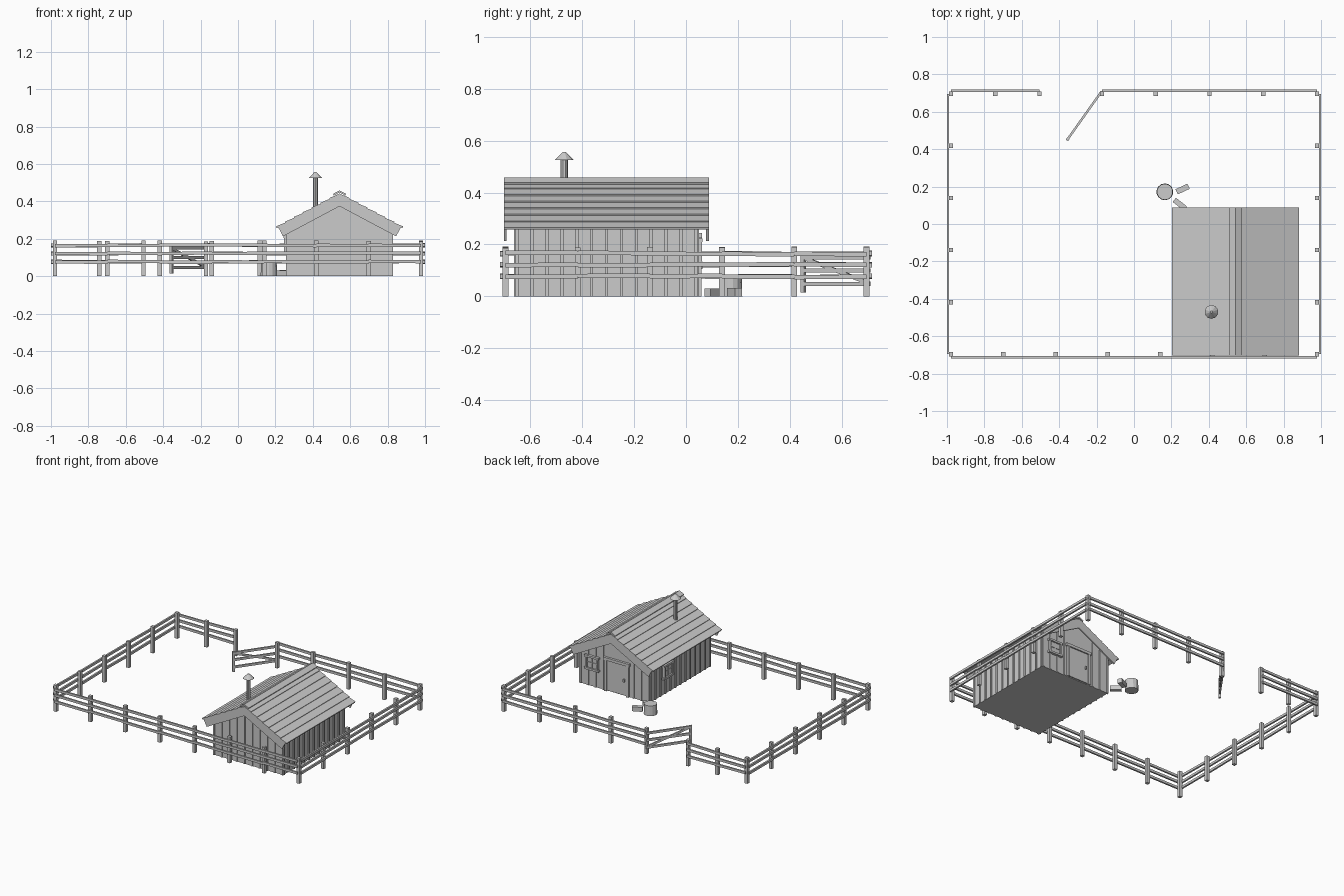
import bpy, bmesh, math, random
from mathutils import Matrix, Vector, Euler

if "Cube" in bpy.data.objects:
    bpy.data.objects.remove(bpy.data.objects["Cube"])

random.seed(4)


def add(name, bm):
    me = bpy.data.meshes.new(name)
    bmesh.ops.recalc_face_normals(bm, faces=bm.faces)
    bm.to_mesh(me)
    bm.free()
    ob = bpy.data.objects.new(name, me)
    bpy.context.collection.objects.link(ob)
    return ob


def box(name, loc, size, rot=(0, 0, 0)):
    bm = bmesh.new()
    bmesh.ops.create_cube(bm, size=1, matrix=Matrix.LocRotScale(Vector(loc), Euler(rot), Vector(size)))
    return add(name, bm)


def beam(name, p, q, thick, height):
    """Board from p to q, upright on its edge."""
    p, q = Vector(p), Vector(q)
    d = (q - p).normalized()
    side = Vector((0, 0, 1)).cross(d).normalized()
    rot = Matrix((d, side, d.cross(side))).transposed()
    bm = bmesh.new()
    bmesh.ops.create_cube(bm, size=1, matrix=Matrix.LocRotScale(
        (p + q) / 2, rot.to_quaternion(), Vector(((q - p).length, thick, height))))
    return add(name, bm)


def cone(name, loc, r1, r2, z0, z1, sides):
    bm = bmesh.new()
    bmesh.ops.create_cone(bm, cap_ends=True, segments=sides, radius1=r1, radius2=r2, depth=z1 - z0,
                          matrix=Matrix.Translation((loc[0], loc[1], (z0 + z1) / 2)))
    return add(name, bm)


def prism(name, profile, y0, y1):
    """Extrude an (x, z) outline along y."""
    bm = bmesh.new()
    f = bm.faces.new([bm.verts.new((x, y0, z)) for x, z in profile])
    ext = bmesh.ops.extrude_face_region(bm, geom=[f])
    bmesh.ops.translate(bm, vec=(0, y1 - y0, 0), verts=[v for v in ext["geom"] if isinstance(v, bmesh.types.BMVert)])
    return add(name, bm)


# Fence: rows of posts with three rails on the outside
RAILS = (0.077, 0.122, 0.165)


def fence(name, points, out):
    out = Vector((*out, 0))
    for a, b in zip(points, points[1:]):
        for z in RAILS:
            j, k = random.uniform(-.003, .003), random.uniform(-.003, .003)
            beam(name + "_rail", Vector((*a, z + j)) + out, Vector((*b, z + k)) + out, 0.012, 0.017)


def post(x, y):
    h = random.uniform(0.184, 0.192)
    box("fence_post", (x, y, h / 2), (0.023, 0.023, h))


X, Y = 0.978, 0.696
front = [(-X + i * 2 * X / 7, -Y) for i in range(8)]
left = [(-X, -Y + i * 2 * Y / 5) for i in range(6)]
right = [(-x, y) for x, y in left]
back_l = [(-X, Y), (-0.742, Y), (-0.505, Y)]
back_r = [(-0.171 + i * (X + 0.171) / 4, Y) for i in range(5)]
fence("front_fence", front, (0, -0.016))
fence("left_fence", left, (-0.016, 0))
fence("right_fence", right, (0.016, 0))
fence("back_fence", back_l, (0, 0.016))
fence("back_fence", back_r, (0, 0.016))
for p in front + left[1:] + right[1:] + back_l[1:] + back_r[:-1]:
    post(*p)

# Open gate
hinge, end = (-0.174, 0.708), (-0.355, 0.453)
for z in (0.047, 0.1, 0.15):
    beam("gate_rail", (*hinge, z), (*end, z), 0.012, 0.016)
beam("gate_brace", (*hinge, 0.05), (*end, 0.148), 0.010, 0.014)
box("gate_end_post", (*end, 0.087), (0.015, 0.015, 0.145), (0, 0, 0.95))

# Cabin body
CX, HW, Y0, Y1 = 0.543, 0.28, -0.657, 0.044
A = math.radians(28)
TAN = math.tan(A)


def wall_top(x):
    return 0.425 - abs(x - CX) * TAN


prism("cabin_walls", [(CX - HW, 0), (CX + HW, 0), (CX + HW, wall_top(CX + HW)),
                      (CX, wall_top(CX)), (CX - HW, wall_top(CX - HW))], Y0, Y1)

# Wall battens
for i in range(10):
    x = CX - HW + 0.006 + i * (2 * HW - 0.012) / 9
    h = wall_top(x) - 0.005
    box("front_batten", (x, Y0, h / 2), (0.012, 0.012, h))
    if not 0.41 < x < 0.63:
        box("back_batten", (x, Y1, h / 2), (0.012, 0.012, h))
for i in range(13):
    y = Y0 + 0.006 + i * (Y1 - Y0 - 0.012) / 12
    for s in (-1, 1):
        h = wall_top(CX + HW) - 0.005
        box("side_batten", (CX + s * HW, y, h / 2), (0.012, 0.012, h))

# Roof: lapped planks, ridge caps and barge boards
RY0, RY1, STEP = -0.703, 0.088, 0.054
for s in (-1, 1):
    for i in range(7):
        t = (i + 0.5) * STEP
        box("roof_plank", (CX + s * t * math.cos(A), (RY0 + RY1) / 2, 0.438 - t * math.sin(A)),
            (0.062, RY1 - RY0, 0.010), (0, s * (A - 0.1), 0))
    box("ridge_cap", (CX + s * 0.015, (RY0 + RY1) / 2, 0.445), (0.04, RY1 - RY0, 0.010), (0, s * A, 0))
    for y in (RY0, RY1 - 0.01):
        xe, ze = 0.328, 0.436 - 0.328 * TAN
        prism("barge_board", [(CX, 0.436), (CX + s * xe, ze),
                              (CX + s * (xe - 0.055 * math.sin(A)), ze - 0.055 * math.cos(A)),
                              (CX, 0.436 - 0.055 / math.cos(A))], y, y + 0.01)

# Door with frame and handle
DX = 0.52
box("door", (DX, Y1 + 0.002, 0.115), (0.16, 0.012, 0.22))
for s in (-1, 1):
    box("door_jamb", (DX + s * 0.089, Y1 + 0.004, 0.118), (0.018, 0.022, 0.236))
box("door_lintel", (DX, Y1 + 0.005, 0.235), (0.21, 0.024, 0.02))
box("door_handle", (DX - 0.06, Y1 + 0.013, 0.115), (0.01, 0.012, 0.02))


# Windows with frame and glazing bars
def window(loc, angle):
    base = Matrix.Translation(loc) @ Matrix.Rotation(angle, 4, 'Z')

    def part(name, c, size):
        box(name, base @ Vector(c), size, (0, 0, angle))
    part("window_pane", (0, 0.003, 0), (0.09, 0.008, 0.08))
    for s in (-1, 1):
        part("window_side", (s * 0.045, 0.006, 0), (0.014, 0.022, 0.1))
        part("window_rail", (0, 0.007, s * 0.045), (0.115, 0.024, 0.014))
    part("window_bar_upright", (0, 0.006, 0), (0.006, 0.010, 0.08))
    part("window_bar_level", (0, 0.006, 0), (0.08, 0.010, 0.006))


window((0.72, Y1, 0.172), 0)
window((CX - HW, -0.16, 0.165), math.pi / 2)

# Stove pipe
cone("chimney_pipe", (0.414, -0.47), 0.014, 0.014, 0.34, 0.53, 10)
cone("chimney_cap", (0.414, -0.47), 0.037, 0.006, 0.525, 0.557, 10)

# Chopping block and firewood
cone("chopping_block", (0.165, 0.172), 0.045, 0.043, 0, 0.073, 14)
box("firewood", (0.26, 0.187, 0.016), (0.07, 0.03, 0.032), (0, 0, math.radians(25)))
box("firewood", (0.245, 0.106, 0.015), (0.075, 0.028, 0.03), (0, 0, math.radians(-38)))
